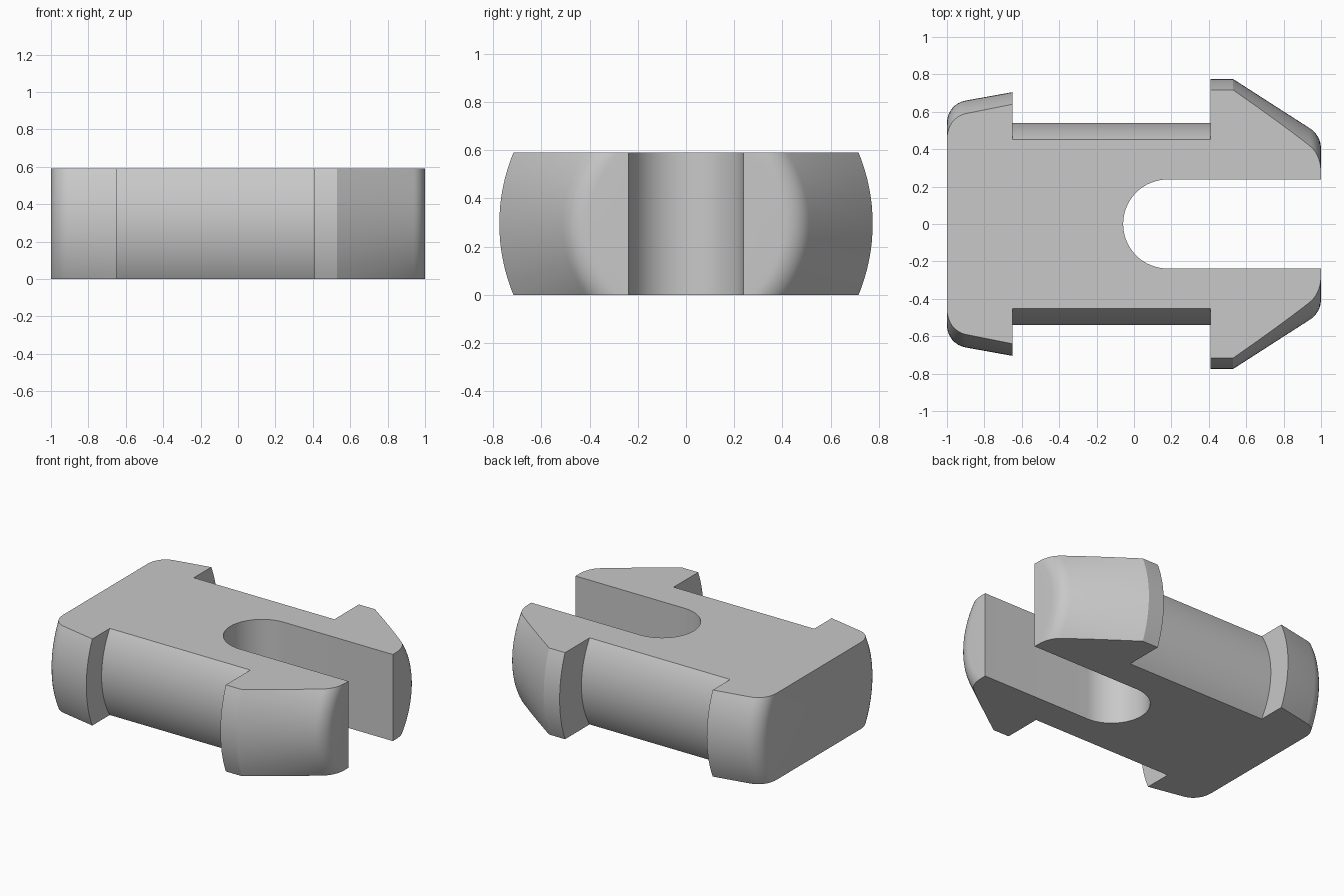
import bpy, bmesh, math
from mathutils import Vector

cube = bpy.data.objects.get("Cube")
if cube:
    bpy.data.objects.remove(cube, do_unlink=True)

HEIGHT = 0.59
SLOT_R, SLOT_X = 0.238, 0.18

steel = bpy.data.materials.new("grey")
steel.use_nodes = True
grey = (0.58, 0.58, 0.58, 1)
steel.diffuse_color = grey
steel.node_tree.nodes["Principled BSDF"].inputs["Base Color"].default_value = grey


def fillet(before, corner, after, radius, steps=8):
    """Points of a round between two straight runs of a profile."""
    c = Vector(corner)
    a = (Vector(before) - c).normalized()
    b = (Vector(after) - c).normalized()
    half = a.angle(b) / 2
    centre = c + (a + b).normalized() * radius / math.sin(half)
    start = (c + a * radius / math.tan(half) - centre).normalized()
    end = (c + b * radius / math.tan(half) - centre).normalized()
    return [centre + start.slerp(end, i / steps) * radius for i in range(steps + 1)]


def make_object(name, bm):
    bmesh.ops.recalc_face_normals(bm, faces=bm.faces)
    mesh = bpy.data.meshes.new(name)
    bm.to_mesh(mesh)
    bm.free()
    mesh.materials.append(steel)
    obj = bpy.data.objects.new(name, mesh)
    bpy.context.collection.objects.link(obj)
    return obj


# Flanged body: a profile (x, radius) turned about the x axis
rear_lip, rear_corner = (-0.65, 0.705), (-1, 0.642)
nose_lip, nose_corner = (0.53, 0.775), (1, 0.473)
profile = [(-1, 0)]
profile += fillet((-1, 0), rear_corner, rear_lip, 0.12)
profile += [rear_lip, (-0.65, 0.54), (0.41, 0.54), (0.41, 0.775), nose_lip]
profile += fillet(nose_lip, nose_corner, (1, 0), 0.13)
profile += [(1, 0)]

bm = bmesh.new()
verts = [bm.verts.new((x, r, 0)) for x, r in profile]
edges = [bm.edges.new(pair) for pair in zip(verts, verts[1:])]
bmesh.ops.spin(bm, geom=verts + edges, cent=(0, 0, 0), axis=(1, 0, 0),
               angle=math.tau, steps=128, use_merge=True)
bmesh.ops.remove_doubles(bm, verts=bm.verts, dist=1e-5)
bmesh.ops.translate(bm, verts=bm.verts, vec=(0, 0, HEIGHT / 2))
body = make_object("slotted_block", bm)

# Flat plate with a round-ended slot that trims the turned body
outline = [(1.2, SLOT_R)]
for i in range(33):
    a = math.pi / 2 + math.pi * i / 32
    outline.append((SLOT_X + SLOT_R * math.cos(a), SLOT_R * math.sin(a)))
outline += [(1.2, -SLOT_R), (1.2, -1), (-1.2, -1), (-1.2, 1), (1.2, 1)]
bm = bmesh.new()
face = bm.faces.new([bm.verts.new((x, y, 0)) for x, y in outline])
side = bmesh.ops.extrude_face_region(bm, geom=[face])["geom"]
bmesh.ops.translate(bm, vec=(0, 0, HEIGHT),
                    verts=[v for v in side if isinstance(v, bmesh.types.BMVert)])
plate = make_object("trim_plate", bm)
plate.hide_render = True

trim = body.modifiers.new("trim", "BOOLEAN")
trim.operation = "INTERSECT"
trim.solver = "EXACT"
trim.object = plate

# Apply the trim, drop the helper and smooth the round faces
bpy.ops.object.select_all(action="DESELECT")
body.select_set(True)
bpy.context.view_layer.objects.active = body
bpy.ops.object.modifier_apply(modifier=trim.name)
bpy.data.objects.remove(plate, do_unlink=True)
bpy.ops.object.shade_smooth_by_angle(angle=math.radians(25))
